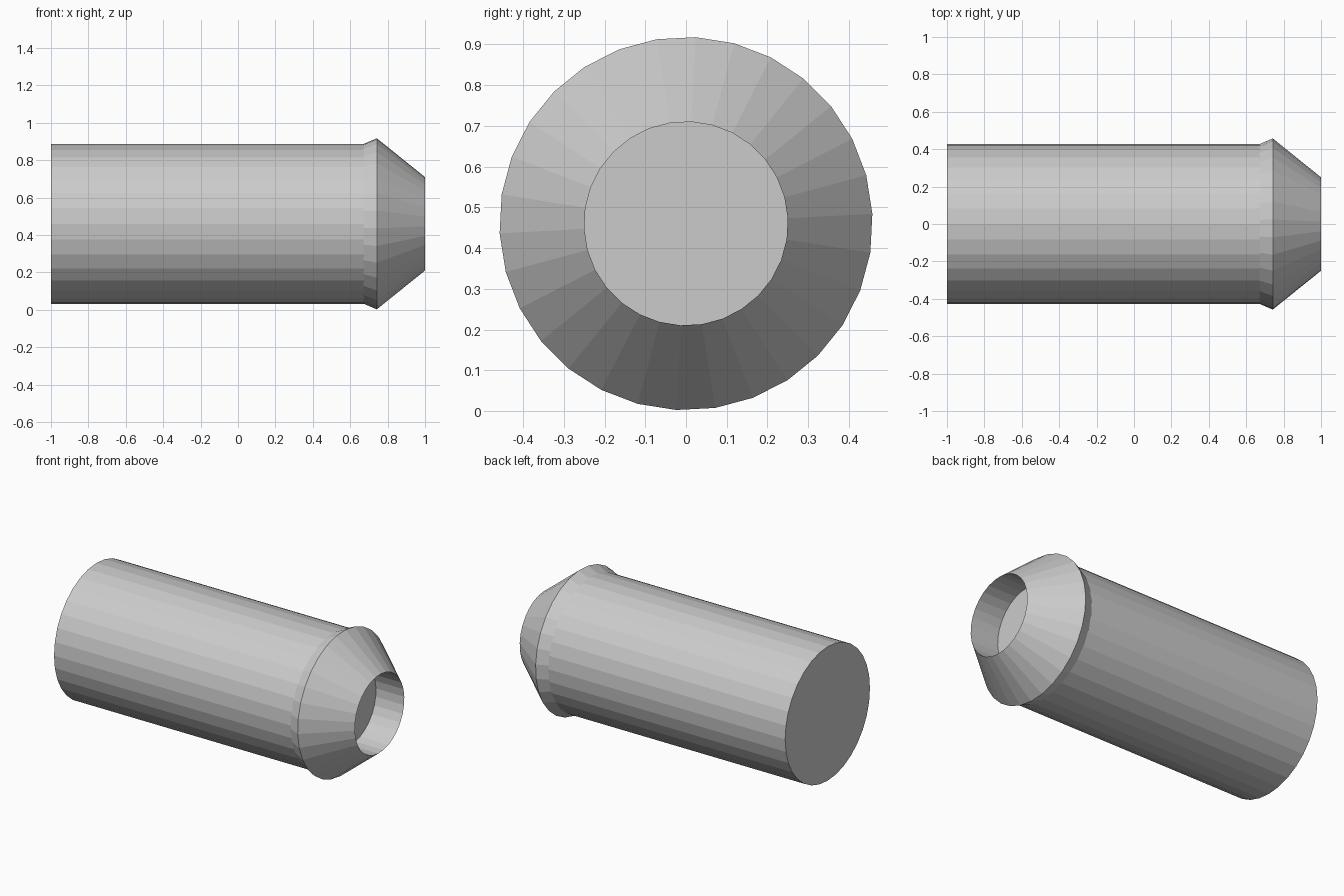
import bpy, bmesh
from math import cos, sin, radians, tau

if "Cube" in bpy.data.objects:
    bpy.data.objects.remove(bpy.data.objects["Cube"])

CZ = 0.46  # height of the long axis


def lathe(name, profile, sides, phase):
    """Spin (x, radius) points about the x axis, capping both ends of the profile."""
    bm = bmesh.new()
    rings = []
    for x, r in profile:
        rings.append([bm.verts.new((x, r * cos(phase + tau * i / sides),
                                    CZ + r * sin(phase + tau * i / sides)))
                      for i in range(sides)])
    for a, b in zip(rings, rings[1:]):
        for i in range(sides):
            j = (i + 1) % sides
            bm.faces.new((a[i], a[j], b[j], b[i]))
    bm.faces.new(rings[0])
    bm.faces.new(rings[-1])
    bmesh.ops.recalc_face_normals(bm, faces=bm.faces)
    mesh = bpy.data.meshes.new(name)
    bm.to_mesh(mesh)
    bm.free()
    ob = bpy.data.objects.new(name, mesh)
    bpy.context.collection.objects.link(ob)
    return ob


# Plain barrel with closed rear
lathe("barrel", [(-1, 0.428), (0.7, 0.428)], 32, 0)

# Flared collar tapering to a recessed nozzle opening
lathe("nozzle", [(0.66, 0.423), (0.742, 0.458), (1, 0.25), (0.8, 0.25)],
      30, radians(3))
